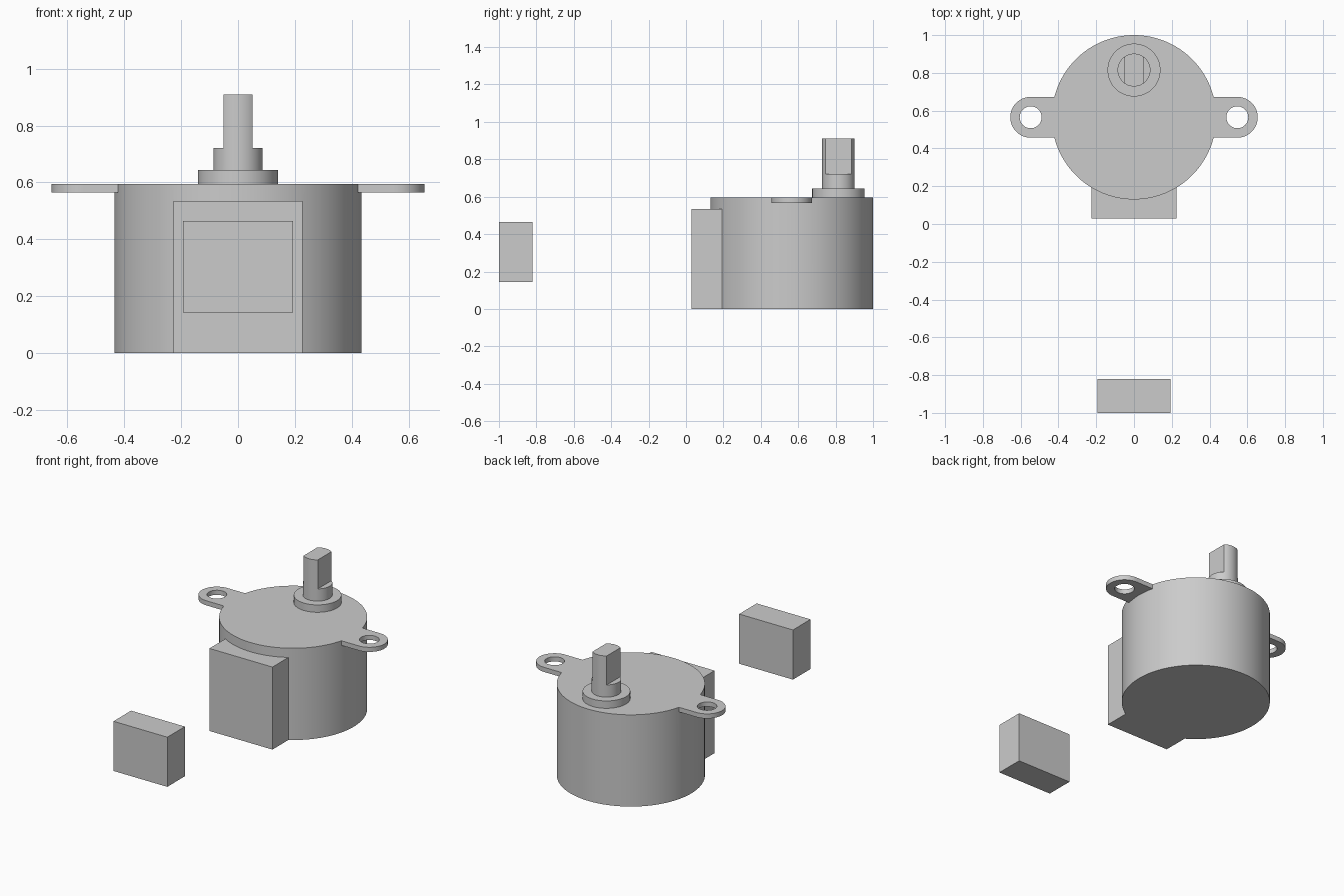
import bpy
import math

if "Cube" in bpy.data.objects:
    bpy.data.objects.remove(bpy.data.objects["Cube"])

BODY_Y, SHAFT_Y = 0.565, 0.815


def finish(ob, name):
    ob.name = ob.data.name = name
    bpy.ops.object.transform_apply(location=True, rotation=False, scale=True)
    return ob


def cylinder(name, x, y, radius, z0, z1, sides=96):
    bpy.ops.mesh.primitive_cylinder_add(vertices=sides, radius=radius, depth=z1 - z0,
                                        location=(x, y, (z0 + z1) / 2))
    return finish(bpy.context.object, name)


def box(name, x0, x1, y0, y1, z0, z1):
    bpy.ops.mesh.primitive_cube_add(size=1, location=((x0 + x1) / 2, (y0 + y1) / 2, (z0 + z1) / 2))
    bpy.context.object.scale = (x1 - x0, y1 - y0, z1 - z0)
    return finish(bpy.context.object, name)


def combine(target, other, operation):
    mod = target.modifiers.new("combine", 'BOOLEAN')
    mod.operation, mod.solver, mod.object = operation, 'EXACT', other
    bpy.context.view_layer.objects.active = target
    bpy.ops.object.modifier_apply(modifier=mod.name)
    bpy.data.objects.remove(other)


def smooth(ob):
    bpy.ops.object.select_all(action='DESELECT')
    ob.select_set(True)
    bpy.context.view_layer.objects.active = ob
    bpy.ops.object.shade_smooth_by_angle(angle=math.radians(30))


# Motor can with the wire cover merged into its front
housing = cylinder("motor_housing", 0, BODY_Y, 0.435, 0, 0.595, 128)
combine(housing, box("wire_cover", -0.226, 0.226, 0.03, 0.4, 0, 0.535), 'UNION')

# Mounting ears: rounded tabs flush with the top, each with a screw hole
for s in (-1, 1):
    ear = cylinder("ear", s * 0.547, BODY_Y, 0.108, 0.565, 0.595, 64)
    x0, x1 = sorted((s * 0.3, s * 0.547))
    combine(ear, box("ear_web", x0, x1, BODY_Y - 0.108, BODY_Y + 0.108, 0.565, 0.595), 'UNION')
    combine(housing, ear, 'UNION')
    combine(housing, cylinder("screw_hole", s * 0.547, BODY_Y, 0.058, 0.5, 0.7, 48), 'DIFFERENCE')

# Off-centre bearing collar
collar = cylinder("shaft_collar", 0, SHAFT_Y, 0.14, 0.595, 0.643)

# Output shaft with two flats at the tip
shaft = cylinder("output_shaft", 0, SHAFT_Y, 0.087, 0.643, 0.91, 64)
for s in (-1, 1):
    x0, x1 = sorted((s * 0.051, s * 0.2))
    combine(shaft, box("flat", x0, x1, 0.6, 1.0, 0.722, 1.0), 'DIFFERENCE')

# Cable plug lying in front of the motor
box("cable_plug", -0.193, 0.193, -1.0, -0.82, 0.143, 0.465)

for part in (housing, collar, shaft):
    smooth(part)
